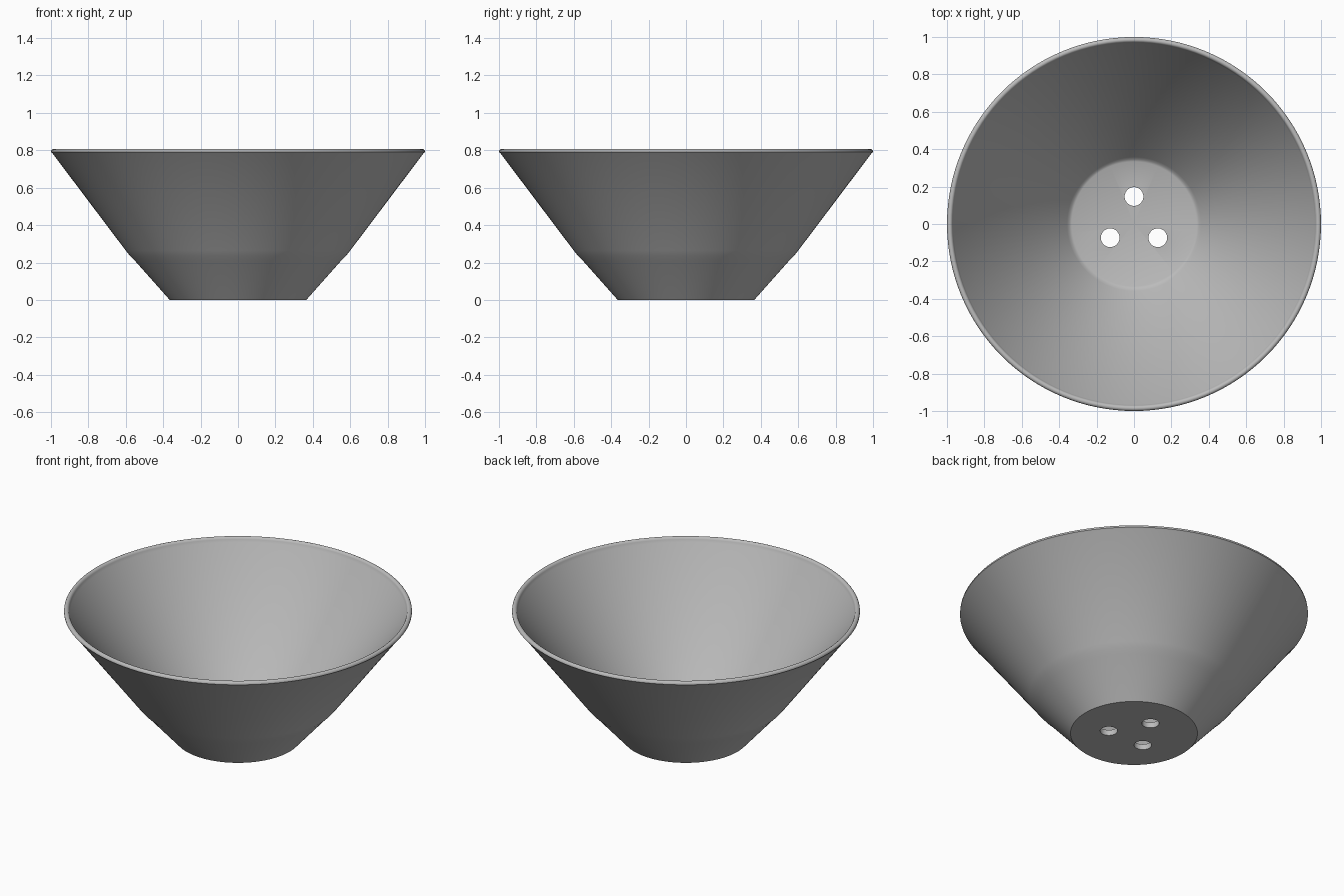
import bpy, bmesh, math
from mathutils import Vector

cube = bpy.data.objects.get("Cube")
if cube:
    bpy.data.objects.remove(cube, do_unlink=True)

SEGMENTS = 128
FLOOR = 0.035
HOLE_RADIUS = 0.05
HOLE_RING = 0.147

grey = bpy.data.materials.new("plain grey")
grey.use_nodes = True
colour = (0.5, 0.5, 0.5, 1)
grey.diffuse_color = colour
grey.node_tree.nodes["Principled BSDF"].inputs["Base Color"].default_value = colour


def lathe(name, profile):
    """Revolve an (r, z) profile about the z axis."""
    bm = bmesh.new()
    verts = [bm.verts.new((r, 0, z)) for r, z in profile]
    edges = [bm.edges.new(pair) for pair in zip(verts, verts[1:])]
    bmesh.ops.spin(bm, geom=verts + edges, cent=(0, 0, 0), axis=(0, 0, 1),
                   angle=math.tau, steps=SEGMENTS)
    bmesh.ops.remove_doubles(bm, verts=bm.verts, dist=0.0001)
    bmesh.ops.recalc_face_normals(bm, faces=bm.faces)
    mesh = bpy.data.meshes.new(name)
    bm.to_mesh(mesh)
    bm.free()
    obj = bpy.data.objects.new(name, mesh)
    bpy.context.collection.objects.link(obj)
    mesh.materials.append(grey)
    return obj


# Bowl section: underside, foot flare, outer wall, rounded rim, inner wall, floor
outer = [(0, 0), (0.365, 0), (0.55, 0.208), (0.578, 0.236), (0.6, 0.264), (0.993, 0.785)]
rim_centre = Vector((0.985, 0.793))
rim = [tuple(rim_centre + 0.015 * Vector((math.cos(a), math.sin(a))))
       for a in (math.radians(d) for d in range(-10, 171, 30))]
inner = [(0.965, 0.78), (0.358, FLOOR + 0.02), (0.346, FLOOR + 0.006),
         (0.333, FLOOR), (0, FLOOR)]
bowl = lathe("bowl", outer + rim + inner)

# Three drain holes through the floor
for i in range(3):
    angle = math.pi / 2 + i * math.tau / 3
    bpy.ops.mesh.primitive_cylinder_add(
        vertices=48, radius=HOLE_RADIUS, depth=0.3,
        location=(HOLE_RING * math.cos(angle), HOLE_RING * math.sin(angle), 0))
    cutter = bpy.context.object
    cutter.name = f"drain_hole_cutter_{i + 1}"
    cutter.data.materials.append(grey)
    cutter.hide_render = True
    cut = bowl.modifiers.new("drain hole", "BOOLEAN")
    cut.operation = "DIFFERENCE"
    cut.solver = "EXACT"
    cut.object = cutter
    bpy.ops.object.select_all(action="DESELECT")
    bowl.select_set(True)
    bpy.context.view_layer.objects.active = bowl
    bpy.ops.object.modifier_apply(modifier=cut.name)
    bpy.data.objects.remove(cutter, do_unlink=True)

# Smooth walls with crisp foot and hole edges
bpy.ops.object.shade_smooth_by_angle(angle=math.radians(32))
